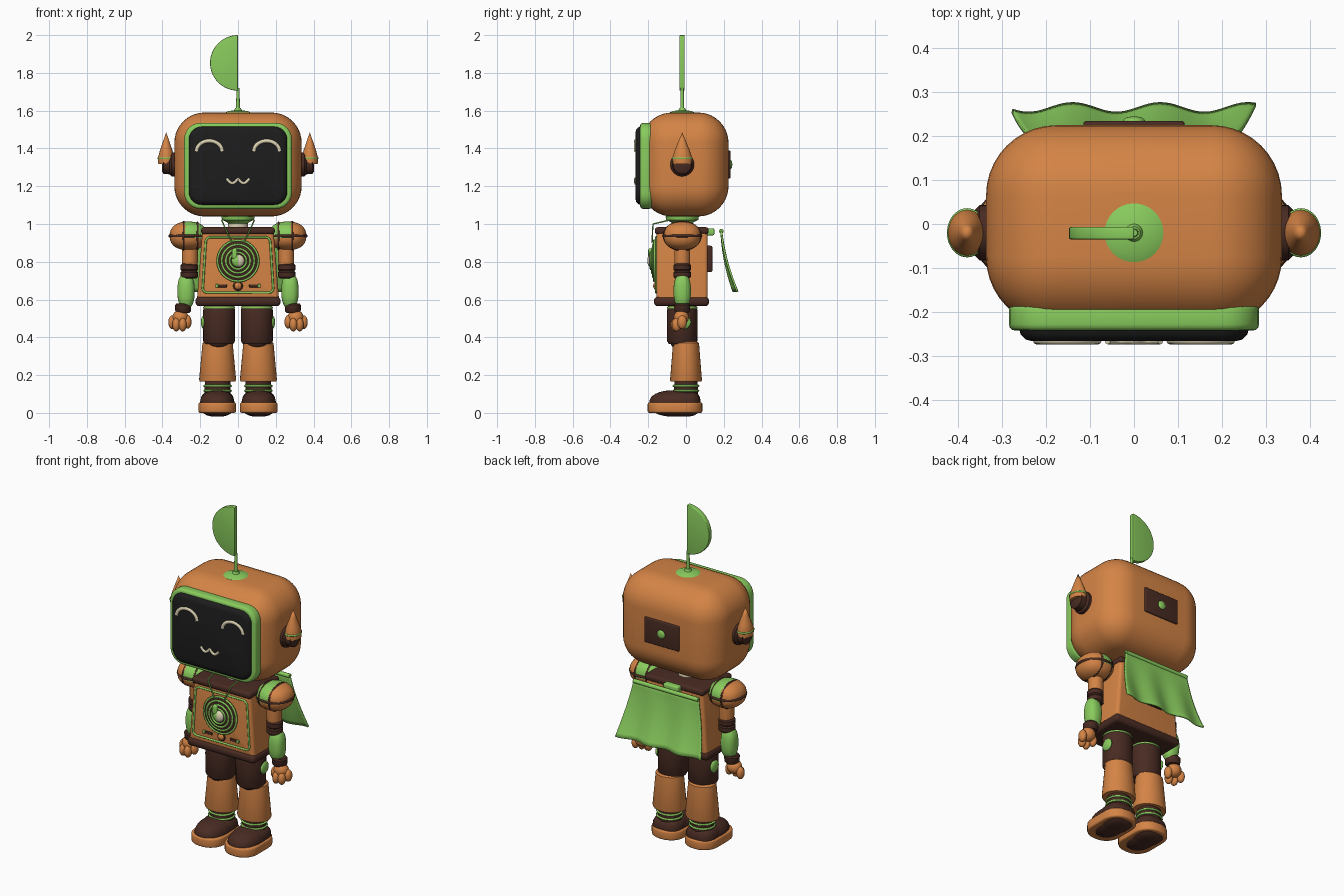
import bpy, bmesh, math
from math import sin, cos, pi, radians
from mathutils import Matrix, Vector

if "Cube" in bpy.data.objects:
    bpy.data.objects.remove(bpy.data.objects["Cube"])


def material(name, rgb):
    m = bpy.data.materials.new(name)
    m.use_nodes = True
    m.diffuse_color = (*rgb, 1)
    m.node_tree.nodes["Principled BSDF"].inputs["Base Color"].default_value = (*rgb, 1)
    return m


ORANGE = material("orange", (0.66, 0.23, 0.06))
GREEN = material("leaf green", (0.25, 0.6, 0.11))
BROWN = material("dark brown", (0.065, 0.024, 0.016))
BLACK = material("screen black", (0.012, 0.012, 0.012))
CREAM = material("cream", (0.72, 0.65, 0.45))


def finish(name, bm, *mats, angle=40):
    bmesh.ops.recalc_face_normals(bm, faces=bm.faces)
    me = bpy.data.meshes.new(name)
    bm.to_mesh(me)
    bm.free()
    for m in mats:
        me.materials.append(m)
    ob = bpy.data.objects.new(name, me)
    bpy.context.collection.objects.link(ob)
    smooth(ob, angle)
    return ob


def smooth(ob, angle=40):
    bpy.ops.object.select_all(action='DESELECT')
    ob.select_set(True)
    bpy.context.view_layer.objects.active = ob
    bpy.ops.object.shade_smooth_by_angle(angle=radians(angle))


def round_edges(bm, offset, seg=3):
    bm.normal_update()
    edges = [e for e in bm.edges if e.calc_face_angle(0) > 0.8]
    bmesh.ops.bevel(bm, geom=edges, offset=offset, segments=seg, profile=0.5,
                    affect='EDGES', clamp_overlap=True)


def box(name, lo, hi, mat, bevel=0.01, seg=3):
    lo, hi = Vector(lo), Vector(hi)
    bm = bmesh.new()
    bmesh.ops.create_cube(bm, size=1)
    for v in bm.verts:
        v.co = (lo + hi) / 2 + v.co * (hi - lo)
    round_edges(bm, bevel, seg)
    return finish(name, bm, mat)


def rounded(half, v0, v1, r, top=1.0, n=6):
    """Rounded rectangle outline; top scales the width at v1."""
    pts = []
    for k, (sx, v) in enumerate(((1, v1 - r), (-1, v1 - r), (-1, v0 + r), (1, v0 + r))):
        for i in range(n + 1):
            a = (k + i / n) * pi / 2
            x, z = sx * (half - r) + r * cos(a), v + r * sin(a)
            pts.append((x * (1 + (top - 1) * (z - v0) / (v1 - v0)), z))
    return pts


def prism(name, pts, a, b, mat, plane="xz", bevel=0.0, cx=0):
    bm = bmesh.new()
    face = bm.faces.new([bm.verts.new((x + cx, a, z) if plane == "xz" else (x + cx, z, a))
                         for x, z in pts])
    ext = bmesh.ops.extrude_face_region(bm, geom=[face])["geom"]
    shift = (0, b - a, 0) if plane == "xz" else (0, 0, b - a)
    bmesh.ops.translate(bm, vec=shift, verts=[g for g in ext if isinstance(g, bmesh.types.BMVert)])
    bmesh.ops.recalc_face_normals(bm, faces=bm.faces)
    if bevel:
        round_edges(bm, bevel)
    return finish(name, bm, mat)


def lathe(name, profile, loc, mat, axis="z", sy=1.0, sides=32):
    """Turn (radius, height) points about an axis through loc."""
    bm = bmesh.new()
    rings = [[bm.verts.new((r * cos(2 * pi * i / sides), r * sy * sin(2 * pi * i / sides), z))
              for i in range(sides)] for r, z in profile]
    for p, q in zip(rings, rings[1:]):
        for i in range(sides):
            j = (i + 1) % sides
            bm.faces.new((p[i], p[j], q[j], q[i]))
    bm.faces.new(rings[0])
    bm.faces.new(rings[-1])
    bmesh.ops.remove_doubles(bm, verts=bm.verts, dist=1e-5)
    turn = {"z": Matrix(), "x": Matrix.Rotation(pi / 2, 4, 'Y'), "-y": Matrix.Rotation(pi / 2, 4, 'X'),
            "-x": Matrix.Rotation(-pi / 2, 4, 'Y')}[axis]
    bmesh.ops.transform(bm, matrix=Matrix.Translation(loc) @ turn, verts=bm.verts)
    return finish(name, bm, mat)


def ball(name, loc, radii, *mats, power=2, rule=None):
    bm = bmesh.new()
    bmesh.ops.create_uvsphere(bm, u_segments=32, v_segments=20, radius=1)
    for v in bm.verts:
        v.co /= sum(abs(c) ** power for c in v.co) ** (1 / power)
        v.co = Vector(loc) + v.co * Vector(radii)
    if rule:
        for f in bm.faces:
            f.material_index = rule(f.calc_center_median())
    return finish(name, bm, *mats)


def tube(name, pts, radius, mat, closed=False):
    cu = bpy.data.curves.new(name, 'CURVE')
    cu.dimensions = '3D'
    cu.bevel_depth, cu.bevel_resolution, cu.use_fill_caps = radius, 2, True
    sp = cu.splines.new('POLY')
    sp.points.add(len(pts) - 1)
    for p, co in zip(sp.points, pts):
        p.co = (*co, 1)
    sp.use_cyclic_u = closed
    cu.materials.append(mat)
    ob = bpy.data.objects.new(name, cu)
    bpy.context.collection.objects.link(ob)
    bpy.ops.object.select_all(action='DESELECT')
    ob.select_set(True)
    bpy.context.view_layer.objects.active = ob
    bpy.ops.object.convert(target='MESH')
    smooth(bpy.context.view_layer.objects.active, 50)


def ring(name, loc, ra, rb, radius, mat, plane="xy"):
    a, b = ["xyz".index(c) for c in plane]
    pts = []
    for i in range(40):
        p = list(loc)
        p[a] += ra * cos(i * pi / 20)
        p[b] += rb * sin(i * pi / 20)
        pts.append(p)
    tube(name, pts, radius, mat, True)


# Head, face screen and rear panel
box("head", (-0.337, -0.235, 1.04), (0.337, 0.225, 1.59), ORANGE, 0.16, 10)
prism("screen_frame", rounded(0.285, 1.08, 1.535, 0.085), -0.18, -0.243, GREEN, bevel=0.015)
prism("face_screen", rounded(0.262, 1.1, 1.517, 0.07), -0.2, -0.267, BLACK, bevel=0.03)
tube("mouth", [(x / 200, -0.266, 1.24 - 0.024 * abs(sin(pi * x / 12))) for x in range(-12, 13)],
     0.008, CREAM)
box("head_back_panel", (-0.115, 0.2, 1.24), (0.115, 0.235, 1.39), BROWN, 0.006)
ball("head_back_button", (0, 0.235, 1.315), (0.025, 0.01, 0.025), GREEN)

# Antenna with half-disc leaf
lathe("antenna_base", [(0.067, 1.58), (0.067, 1.59), (0.05, 1.598), (0.02, 1.602), (0.014, 1.615)],
      (0, -0.02, 0), GREEN)
lathe("antenna_stem", [(0.011, 1.59), (0.008, 1.72)], (0, -0.02, 0), GREEN, sides=16)
prism("antenna_leaf", [(-0.148 * sin(i * pi / 28), 1.853 - 0.147 * cos(i * pi / 28)) for i in range(29)],
      -0.035, -0.007, GREEN, bevel=0.004)

# Neck
lathe("neck", [(0.055, 0.96), (0.05, 1.06)], (0, -0.02, 0), CREAM)
lathe("neck_collar", [(0.05, 1.0), (0.06, 1.01), (0.085, 1.022), (0.088, 1.04), (0.07, 1.05)],
      (0, -0.02, 0), GREEN)

# Torso
prism("torso", rounded(0.218, 0.59, 0.975, 0.02, 0.86), 0.115, -0.157, ORANGE, bevel=0.02)
box("chest_yoke", (-0.195, -0.165, 0.945), (0.195, 0.12, 0.983), BROWN, 0.015)
box("waist_band", (-0.225, -0.17, 0.565), (0.225, 0.122, 0.615), BROWN, 0.02)
tube("chest_trim", [(x, -0.158, z) for x, z in rounded(0.188, 0.637, 0.93, 0.025, 0.9)], 0.006, GREEN, True)
box("back_panel", (-0.1, 0.1, 0.745), (0.1, 0.14, 0.885), BROWN, 0.01)

# Chest dial
lathe("dial_plate", [(0.108, 0.15), (0.108, 0.168), (0.06, 0.182), (0, 0.184)], (0, 0, 0.805), BROWN, "-y")
for i, r in enumerate((0.108, 0.086, 0.064, 0.044)):
    ring(f"dial_ring_{i + 1}", (0, -0.168 - 0.006 * i, 0.805), r, r, 0.006, GREEN, "xz")
ball("dial_core", (0, -0.185, 0.805), (0.034, 0.02, 0.034), CREAM, GREEN,
     rule=lambda c: int(c.x < 0))
box("dial_pointer", (-0.032, -0.2, 0.815), (-0.004, -0.17, 0.87), GREEN, 0.008)
ball("chest_knob", (0, -0.158, 0.672), (0.02, 0.016, 0.02), ORANGE)
ring("chest_knob_rim", (0, -0.158, 0.672), 0.022, 0.022, 0.004, BROWN, "xz")

# Cape, with its hem flared and rippled
bm = bmesh.new()
bmesh.ops.create_grid(bm, x_segments=48, y_segments=14, size=1)
for v in bm.verts:
    u, t = v.co.x, (1 - v.co.y) / 2
    x = u * (0.215 + 0.063 * t)
    wave = cos((x + 0.14) * 2 * pi / 0.2)
    v.co = (x, 0.187 + 0.025 * t + 0.05 * t * t + 0.011 * t * wave, 0.962 - 0.32 * t)
cape = finish("cape", bm, GREEN, angle=60)
thick = cape.modifiers.new("thickness", 'SOLIDIFY')
thick.thickness, thick.offset = 0.01, 0
tube("cape_top_hem", [(-0.215, 0.187, 0.962), (0.215, 0.187, 0.962)], 0.013, GREEN)
box("cape_clip", (-0.05, 0.1, 0.94), (0.05, 0.15, 0.977), GREEN, 0.008)

for s, side in ((1, "left"), (-1, "right")):
    def P(x, y, z):
        return (s * x, y, z)
    out = "x" if s > 0 else "-x"

    # Eye and ear
    tube(f"{side}_eye", [P(0.152 + 0.068 * cos(a * pi / 16), -0.264, 1.385 + 0.055 * sin(a * pi / 16))
                         for a in range(17)], 0.011, CREAM)
    lathe(f"{side}_ear_hub", [(0.063, 0.3), (0.063, 0.352), (0.052, 0.362), (0.05, 0.395), (0.035, 0.403)],
          (0, -0.02, 1.315), BROWN, out)
    lathe(f"{side}_ear_horn", [(0.042, 1.318), (0.044, 1.35), (0.033, 1.39), (0.016, 1.44), (0, 1.485)],
          P(0.38, -0.02, 0), ORANGE, sy=1.2)
    ring(f"{side}_ear_ring", P(0.38, -0.02, 1.348), 0.04, 0.05, 0.006, GREEN)

    # Chest slots and dial cord
    box(f"{side}_chest_slot", (s * 0.087 - 0.028, -0.163, 0.665), (s * 0.087 + 0.028, -0.15, 0.681), BROWN, 0.003)
    box(f"{side}_chest_light", (s * 0.112 - 0.008, -0.166, 0.664), (s * 0.112 + 0.008, -0.15, 0.682), GREEN, 0.003)
    tube(f"{side}_dial_cord", [P(0.085, -0.09, 1.02), P(0.078, -0.175, 1.0), P(0.03, -0.18, 0.9)], 0.004, GREEN)

    # Shoulder: green next to the body, orange outside, dark seams
    ball(f"{side}_shoulder", P(0.262, -0.02, 0.937), (0.1, 0.1, 0.076), ORANGE, GREEN, power=2.3,
         rule=lambda c: int(abs(c.x) < 0.285 and c.z > 0.93))
    ring(f"{side}_shoulder_seam", P(0.287, -0.02, 0.937), 0.097, 0.074, 0.006, BROWN, "yz")
    ring(f"{side}_shoulder_band", P(0.262, -0.02, 0.937), 0.099, 0.099, 0.008, BROWN)
    ring(f"{side}_shoulder_trim", P(0.215, -0.02, 0.937), 0.09, 0.07, 0.006, BROWN, "yz")

    # Arm
    lathe(f"{side}_upper_arm", [(0.036, 0.75), (0.042, 0.8), (0.042, 0.9)], P(0.255, -0.02, 0), ORANGE)
    for i, z in enumerate((0.732, 0.77)):
        lathe(f"{side}_elbow_cuff_{i + 1}", [(0.038, z - 0.021), (0.046, z - 0.012), (0.046, z + 0.012),
              (0.038, z + 0.021)], P(0.258, -0.02, 0), BROWN)
    ball(f"{side}_forearm", P(0.275, -0.02, 0.645), (0.046, 0.046, 0.095), GREEN, power=2.4)
    lathe(f"{side}_wrist_cuff", [(0.034, 0.53), (0.041, 0.538), (0.043, 0.57), (0.036, 0.578)],
          P(0.291, -0.02, 0), BROWN)
    ball(f"{side}_palm", P(0.305, -0.025, 0.505), (0.042, 0.04, 0.04), ORANGE)
    for i, (x, y, z) in enumerate(((0.348, -0.02, 0.48), (0.327, -0.05, 0.467),
                                   (0.293, -0.055, 0.467), (0.267, -0.03, 0.482))):
        ball(f"{side}_finger_{i + 1}", P(x, y, z), (0.021, 0.025, 0.036), ORANGE)

    # Leg
    lathe(f"{side}_thigh", [(0.075, 0.365), (0.084, 0.38), (0.085, 0.54), (0.078, 0.575)],
          P(0.1, -0.02, 0), BROWN, sy=0.95)
    ring(f"{side}_thigh_ring", P(0.1, -0.02, 0.557), 0.078, 0.074, 0.007, GREEN)
    ball(f"{side}_hip_disc", P(0.182, -0.01, 0.48), (0.014, 0.036, 0.036), GREEN)
    ball(f"{side}_knee", P(0.105, -0.032, 0.4), (0.066, 0.058, 0.068), BROWN)
    lathe(f"{side}_shin", [(0.07, 0.378), (0.08, 0.37), (0.098, 0.175), (0.094, 0.165), (0.07, 0.165)],
          P(0.108, 0, 0), ORANGE, sy=0.86)
    lathe(f"{side}_ankle", [(0.07, 0.09), (0.066, 0.19)], P(0.108, 0, 0), BROWN, sy=0.92)
    for i, z in enumerate((0.117, 0.143)):
        ring(f"{side}_ankle_ring_{i + 1}", P(0.108, 0, z), 0.07, 0.065, 0.006, GREEN)

    # Shoe
    prism(f"{side}_sole", rounded(0.1, -0.203, 0.087, 0.09), 0, 0.055, ORANGE, "xy", 0.01, s * 0.11)
    ball(f"{side}_shoe_toe", P(0.11, -0.06, 0.05), (0.091, 0.135, 0.07), BROWN, power=2.3)
    ball(f"{side}_shoe_heel", P(0.11, -0.01, 0.05), (0.089, 0.087, 0.07), BROWN, power=2.8)
